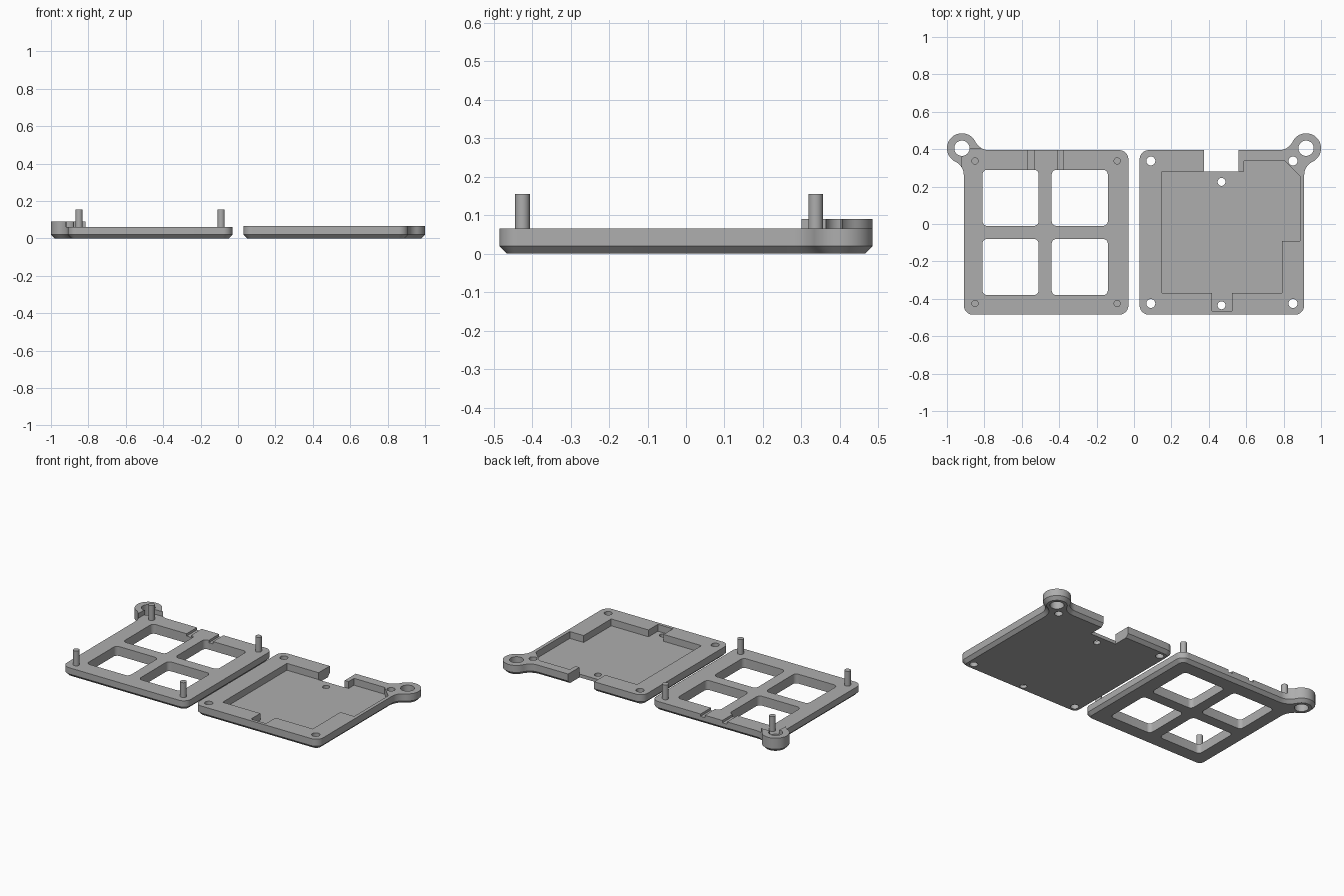
import bpy, bmesh, math
from mathutils import Vector

if "Cube" in bpy.data.objects:
    bpy.data.objects.remove(bpy.data.objects["Cube"])

grey = bpy.data.materials.new("grey plastic")
grey.diffuse_color = (0.42, 0.42, 0.42, 1)
grey.use_nodes = True
grey.node_tree.nodes["Principled BSDF"].inputs["Base Color"].default_value = grey.diffuse_color

X0, X1, Y0, Y1 = 0.03, 0.91, -0.485, 0.395   # plate bounds (right half)
EAR = Vector((X1 + 0.01, Y1 + 0.01))         # key-ring ear centre
EAR_R, FILLET, HOLE_R = 0.08, 0.08, 0.041
PINS = [(x, y) for x in (0.09, 0.85) for y in (-0.425, 0.337)]


def arc(c, r, a0, a1, n=10):
    return [Vector((c[0] + r * math.cos(a0 + (a1 - a0) * i / n),
                    c[1] + r * math.sin(a0 + (a1 - a0) * i / n))) for i in range(n + 1)]


def rounded_rect(x0, x1, y0, y1, r):
    q = math.pi / 2
    corners = [(x0 + r, y0 + r), (x1 - r, y0 + r), (x1 - r, y1 - r), (x0 + r, y1 - r)]
    return [p for i, c in enumerate(corners) for p in arc(c, r, (i + 2) * q, (i + 3) * q, 8)]


def circle(x, y, r):
    return arc((x, y), r, 0, 2 * math.pi, 32)[:-1]


def plate_outline():
    """Rounded square with a filleted ear on its back outer corner."""
    h = math.sqrt((EAR_R + FILLET) ** 2 - (FILLET - 0.01) ** 2)
    f1 = Vector((X1 + FILLET, EAR.y - h))
    f2 = Vector((EAR.x - h, Y1 + FILLET))
    ang = lambda v: math.atan2(v.y, v.x)
    r, q = 0.05, math.pi / 2
    pts = arc((X0 + r, Y0 + r), r, 2 * q, 3 * q) + arc((X1 - r, Y0 + r), r, 3 * q, 4 * q)
    pts += arc(f1, FILLET, math.pi, ang(EAR - f1))
    pts += arc(EAR, EAR_R, ang(f1 - EAR), ang(f2 - EAR), 36)[1:-1]
    pts += arc(f2, FILLET, ang(EAR - f2), -q)
    return pts + arc((X0 + r, Y1 - r), r, q, 2 * q)


def inset(pts, d):
    out = []
    for i, p in enumerate(pts):
        a = (p - pts[i - 1]).normalized()
        b = (pts[(i + 1) % len(pts)] - p).normalized()
        t = (a + b).normalized()
        out.append(p + Vector((-t.y, t.x)) * d)
    return out


def loft(name, layers, side=1):
    """Closed solid through stacked outlines [(points, z), ...]; side=-1 mirrors in x."""
    bm = bmesh.new()
    rings = [[bm.verts.new((p[0] * side, p[1], z)) for p in pts] for pts, z in layers]
    n = len(rings[0])
    for lo, hi in zip(rings, rings[1:]):
        for i in range(n):
            j = (i + 1) % n
            bm.faces.new((lo[i], lo[j], hi[j], hi[i]))
    bm.faces.new(rings[0][::-1])
    bm.faces.new(rings[-1])
    bmesh.ops.recalc_face_normals(bm, faces=bm.faces)
    me = bpy.data.meshes.new(name)
    bm.to_mesh(me)
    bm.free()
    me.materials.append(grey)
    ob = bpy.data.objects.new(name, me)
    bpy.context.collection.objects.link(ob)
    return ob


def cut(ob, pts, z0=-0.1, z1=0.2, side=1):
    cutter = loft("cutter", [(pts, z0), (pts, z1)], side)
    m = ob.modifiers.new("cut", 'BOOLEAN')
    m.operation, m.solver, m.object = 'DIFFERENCE', 'EXACT', cutter
    bpy.context.view_layer.objects.active = ob
    bpy.ops.object.modifier_apply(modifier=m.name)
    bpy.data.objects.remove(cutter)


def box(x0, x1, y0, y1):
    return [(x0, y0), (x1, y0), (x1, y1), (x0, y1)]


outline = plate_outline()
lower = inset(outline, 0.02)
ear_hole = circle(EAR.x, EAR.y, HOLE_R)

# window frame plate (left), mirrored from the right-hand coordinates
frame = loft("window_frame", [(lower, 0), (outline, 0.02), (outline, 0.06)], -1)
for x0, x1 in ((0.14, 0.44), (0.51, 0.81)):
    for y0, y1 in ((-0.38, -0.08), (-0.01, 0.29)):
        cut(frame, rounded_rect(x0, x1, y0, y1, 0.025), side=-1)
for x0, x1 in ((0.38, 0.41), (0.535, 0.568)):      # wire grooves
    cut(frame, box(x0, x1, 0.27, 0.45), 0.045, 0.1, -1)
cut(frame, ear_hole, side=-1)

# raised collar around the ear, cleared for the corner of the mating plate
collar = loft("ear_collar", [(outline, 0.06), (outline, 0.09)], -1)
cut(collar, rounded_rect(X0 - 0.01, X1 + 0.01, Y0 - 0.01, Y1 + 0.01, 0.06), side=-1)
cut(collar, ear_hole, side=-1)

# locating pegs
pegs = [loft("peg", [(circle(x, y, 0.019), 0.05), (circle(x, y, 0.019), 0.155)], -1)
        for x, y in PINS]

# tray plate (right) with a stepped pocket, rear notch and through holes
tray = loft("tray", [(lower, 0), (outline, 0.02), (outline, 0.065)])
pocket = [(0.15, -0.37), (0.418, -0.37), (0.418, -0.465), (0.525, -0.465), (0.525, -0.37),
          (0.79, -0.37), (0.79, -0.09), (0.888, -0.09), (0.888, 0.255), (0.805, 0.337),
          (0.588, 0.337), (0.588, 0.282), (0.15, 0.282)]
cut(tray, pocket, 0.021, 0.2)
cut(tray, box(0.375, 0.56, 0.28, 0.5))
for x, y in PINS:
    cut(tray, circle(x, y, 0.024))
for y in (0.225, -0.435):
    cut(tray, circle(0.468, y, 0.021))
cut(tray, ear_hole)

# smooth the round walls, keep the edges crisp
bpy.ops.object.select_all(action='DESELECT')
for ob in [frame, collar, tray] + pegs:
    ob.select_set(True)
bpy.context.view_layer.objects.active = frame
bpy.ops.object.shade_smooth_by_angle(angle=math.radians(30))
